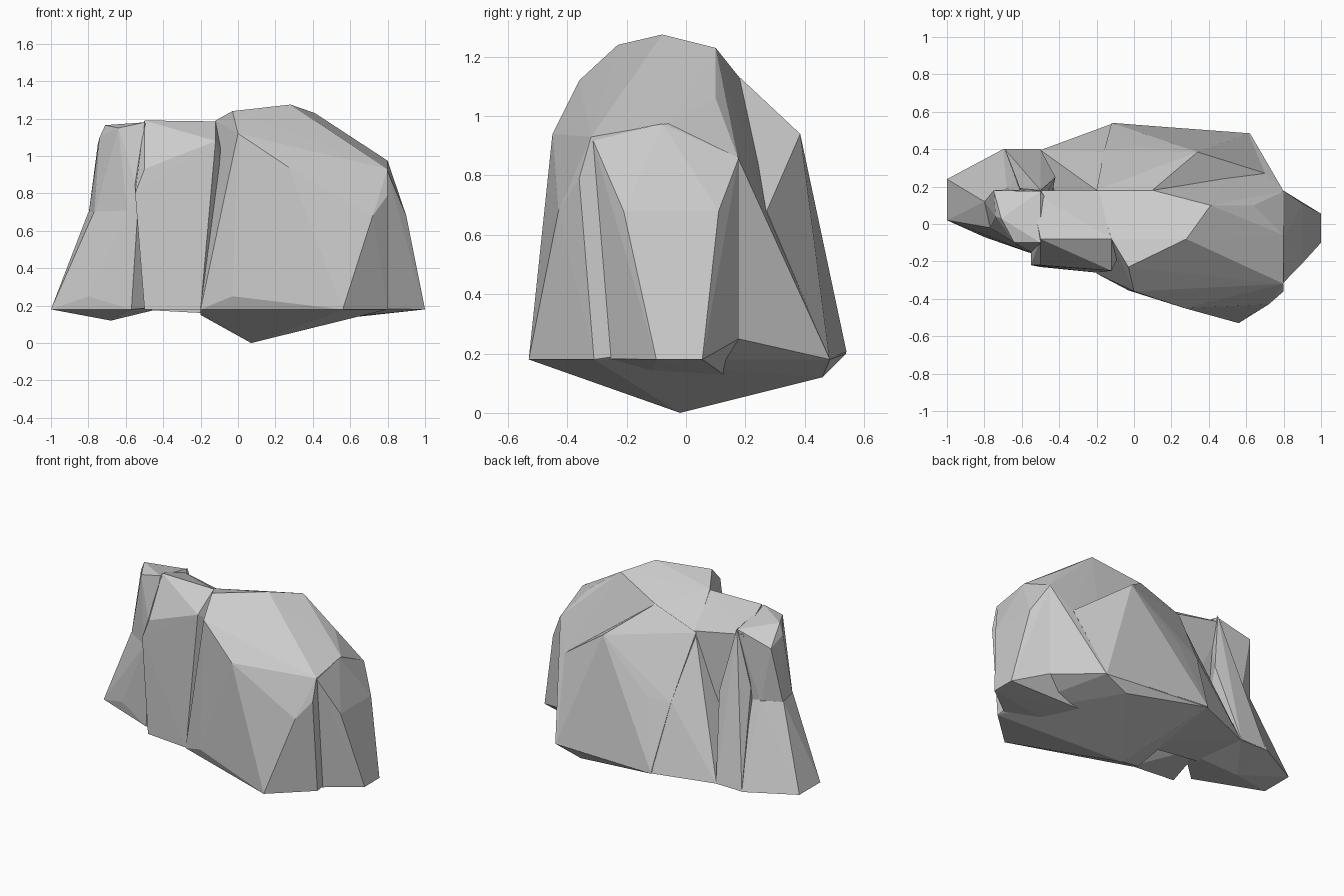
import bpy, bmesh


def chunk(name, points):
    """Flat-faced rock lobe: convex hull around its corner points."""
    bm = bmesh.new()
    for p in points:
        bm.verts.new(p)
    hull = bmesh.ops.convex_hull(bm, input=bm.verts)
    loose = {v for v in hull["geom_interior"] + hull["geom_unused"]
             if isinstance(v, bmesh.types.BMVert) and not v.link_faces}
    bmesh.ops.delete(bm, geom=list(loose), context="VERTS")
    bmesh.ops.recalc_face_normals(bm, faces=bm.faces)
    mesh = bpy.data.meshes.new(name)
    bm.to_mesh(mesh)
    bm.free()
    ob = bpy.data.objects.new(name, mesh)
    bpy.context.collection.objects.link(ob)
    return ob


# Tall main lobe: underside, base, waist, crown
rock = chunk("rock", [
    (.07, -.02, 0), (.45, .46, .12), (-.2, -.2, .15), (.45, -.12, .12),
    (.56, -.53, .18), (.62, .485, .18), (-.12, .54, .2), (-.2, -.265, .18),
    (-.03, -.355, .25), (.8, .175, .25), (.8, -.31, .18), (.7, .27, .68),
    (.72, -.43, .68), (.8, -.36, .79), (.27, -.45, .94), (.8, -.32, .93),
    (.8, .175, .86), (.8, -.06, .975), (0, -.36, 1.12), (.1, .18, 1.13),
    (-.2, .18, 1.02), (-.12, -.08, 1.19), (-.03, -.23, 1.24), (.28, -.08, 1.275),
    (.41, .1, 1.23), (.64, .1, 1.06), (.64, -.08, 1.06)])

# Rear shoulder
shoulder = chunk("shoulder", [
    (.1, .182, 1.13), (-.2, .182, 1.02), (.34, .385, .94), (.7, .272, .68),
    (0, .42, .64), (-.16, .39, .62), (.615, .483, .185), (-.12, .541, .205),
    (.3, 0, .3), (.3, 0, .9)])

# Buttress at the right end
right_end = chunk("right_end", [
    (.45, .14, .12), (.45, -.12, .125), (.79, -.26, .182),
    (1, -.1, .18), (1, .055, .18), (.8, .178, .25), (.9, .11, .68),
    (.9, -.21, .68), (.8, .178, .86), (.8, -.08, .974), (.795, -.318, .929),
    (.3, 0, .6)])

# Recessed wall between the two lobes
middle = chunk("middle", [
    (-.4, .15, .2), (-.5, -.23, .18), (-.2, -.26, .18),
    (-.55, -.22, .8), (-.5, -.22, .93), (-.5, -.08, 1.19), (-.12, -.08, 1.185),
    (-.12, -.25, 1.08), (-.55, .178, 1.1), (-.15, .178, 1.02),
    (-.31, .178, .6), (0, 0, .9), (0, 0, .3)])

# Sloping toe behind that wall
toe = chunk("toe", [
    (-.31, .185, .68), (-.5, .395, .18), (-.12, .535, .2), (-.16, .385, .63),
    (-.2, .18, 1.0), (0, 0, .15), (-.55, .05, .18), (-.3, 0, .6)])

# Left column: spreading foot, narrow top, and a rib at the back
left_foot = chunk("left_foot", [
    (-.68, .14, .12), (-1, .24, .18), (-1, .02, .18), (-.7, .4, .18),
    (-.5, .395, .18), (-.8, -.07, .25), (-.57, -.15, .18), (-.8, .12, .7),
    (-.77, -.02, .7), (-.68, .19, .7), (-.59, -.14, .7), (-.53, -.16, .8),
    (-.35, .05, .2), (-.4, .05, .8)])

left_top = chunk("left_top", [
    (-.8, .12, .68), (-.77, -.02, .68), (-.68, .185, .68), (-.59, -.14, .68),
    (-.53, -.16, .8), (-.75, .18, 1.06), (-.74, .04, 1.1), (-.71, .03, 1.165),
    (-.64, -.1, 1.15), (-.5, -.1, 1.18), (-.5, .175, 1.12), (-.4, .05, 1.05),
    (-.4, .05, .6), (-.45, .15, .6)])

left_rib = chunk("left_rib", [
    (-.5, .4, .182), (-.69, .4, .182), (-.42, .25, .72), (-.61, .19, .77),
    (-.5, .18, 1.13), (-.45, .1, .3), (-.6, .1, .3), (-.5, .1, 1.05)])

# Fuse the lobes into one solid
lobes = [shoulder, right_end, middle, toe, left_foot, left_top, left_rib]
for ob in lobes:
    mod = rock.modifiers.new(ob.name, "BOOLEAN")
    mod.operation = "UNION"
    mod.solver = "EXACT"
    mod.object = ob
fused = bpy.data.meshes.new_from_object(
    rock.evaluated_get(bpy.context.evaluated_depsgraph_get()))
rock.modifiers.clear()
rock.data = fused
for ob in lobes:
    bpy.data.objects.remove(ob)
